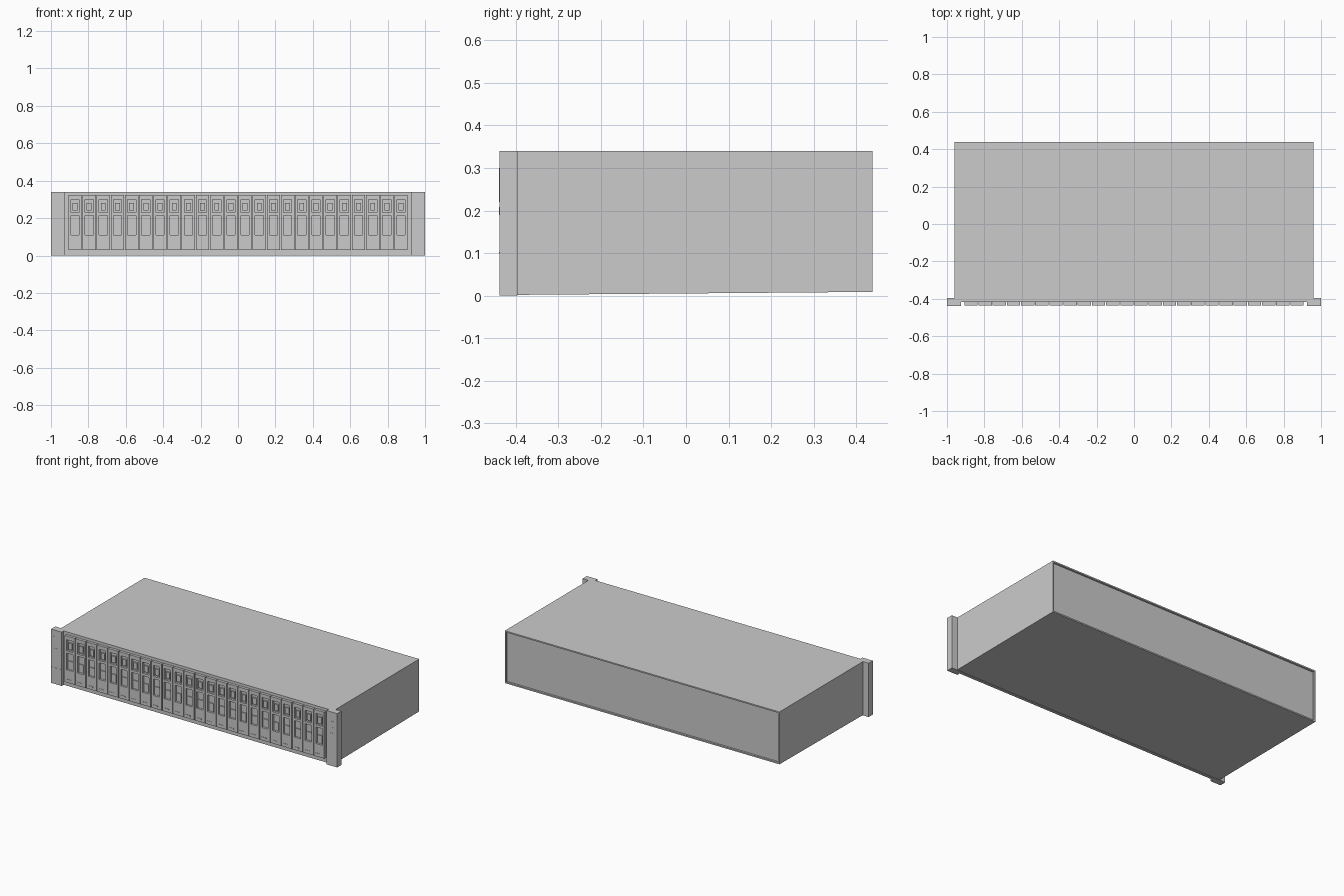
import bpy, bmesh

if "Cube" in bpy.data.objects:
    bpy.data.objects.remove(bpy.data.objects["Cube"])

BAYS = 24
PITCH = 0.0758


def add_box(bm, x0, x1, y0, y1, z0, z1):
    """Add a box given by its limits and return its vertices."""
    verts = bmesh.ops.create_cube(bm, size=1)["verts"]
    for v in verts:
        v.co.x = x1 if v.co.x > 0 else x0
        v.co.y = y1 if v.co.y > 0 else y0
        v.co.z = z1 if v.co.z > 0 else z0
    return verts


def to_mesh(bm, name):
    bm.normal_update()
    mesh = bpy.data.meshes.new(name)
    bm.to_mesh(mesh)
    bm.free()
    return mesh


def place(mesh, name, loc=(0, 0, 0)):
    ob = bpy.data.objects.new(name, mesh)
    ob.location = loc
    bpy.context.collection.objects.link(ob)
    return ob


def boxes(name, *limits):
    bm = bmesh.new()
    for b in limits:
        add_box(bm, *b)
    return place(to_mesh(bm, name), name)


# Chassis: floor rises slightly to the rear, shallow recessed back panel
bm = bmesh.new()
for v in add_box(bm, -0.96, 0.96, -0.398, 0.438, 0.002, 0.34):
    if v.co.y > 0 and v.co.z < 0.1:
        v.co.z = 0.009
bm.normal_update()
back = [f for f in bm.faces if f.normal.y > 0.9]
bmesh.ops.inset_region(bm, faces=back, thickness=0.012)
ring = bmesh.ops.extrude_face_region(bm, geom=back)
bmesh.ops.translate(bm, verts=[g for g in ring["geom"] if isinstance(g, bmesh.types.BMVert)],
                    vec=(0, -0.012, 0))
bmesh.ops.delete(bm, geom=back, context="FACES")
place(to_mesh(bm, "chassis"), "chassis")

# Front frame behind and around the drive bays
boxes("front_frame",
      (-0.926, 0.926, -0.418, -0.398, 0.0, 0.34))

# Rack ears
for side, name in ((-1, "left_ear"), (1, "right_ear")):
    x0, x1 = sorted((side * 0.926, side * 1.0))
    boxes(name, (x0, x1, -0.438, -0.396, 0.0, 0.34))

# Left ear: release latch and lower seam
boxes("left_ear_latch",
      (-0.982, -0.976, -0.4395, -0.437, 0.22, 0.30),
      (-0.950, -0.944, -0.4395, -0.437, 0.22, 0.30),
      (-0.976, -0.950, -0.4395, -0.437, 0.22, 0.226))
boxes("left_ear_seam", (-1.0, -0.926, -0.439, -0.437, 0.10, 0.103))

# Right ear: power button and ports
boxes("right_ear_controls",
      (0.950, 0.976, -0.4395, -0.437, 0.270, 0.282),
      (0.948, 0.978, -0.4395, -0.437, 0.225, 0.243),
      (0.948, 0.978, -0.4395, -0.437, 0.190, 0.208))

# Drive carrier: open face with two windows, latch and lower block
H = 0.0355
F, B = -0.435, -0.417
bm = bmesh.new()
for b in (
    (-H, H, -0.422, B, 0.03, 0.323),           # backing
    (-H, -0.022, F, -0.422, 0.03, 0.323),      # side rails
    (0.022, H, F, -0.422, 0.03, 0.323),
    (-0.022, 0.022, F, -0.422, 0.300, 0.323),  # top cap
    (-0.022, 0.022, F, -0.422, 0.215, 0.230),  # bridge
    (-0.022, 0.022, F, -0.422, 0.030, 0.110),  # lower block
    (-0.013, 0.013, -0.431, -0.422, 0.240, 0.280),  # release button
    (-0.016, 0.016, -0.428, -0.422, 0.118, 0.165),  # handle
    (-0.024, 0.010, -0.437, F, 0.045, 0.052),  # label lip
):
    add_box(bm, *b)
carrier = to_mesh(bm, "drive_carrier")
for i in range(BAYS):
    place(carrier, f"drive_carrier_{i + 1}", ((i - (BAYS - 1) / 2) * PITCH, 0, 0))
